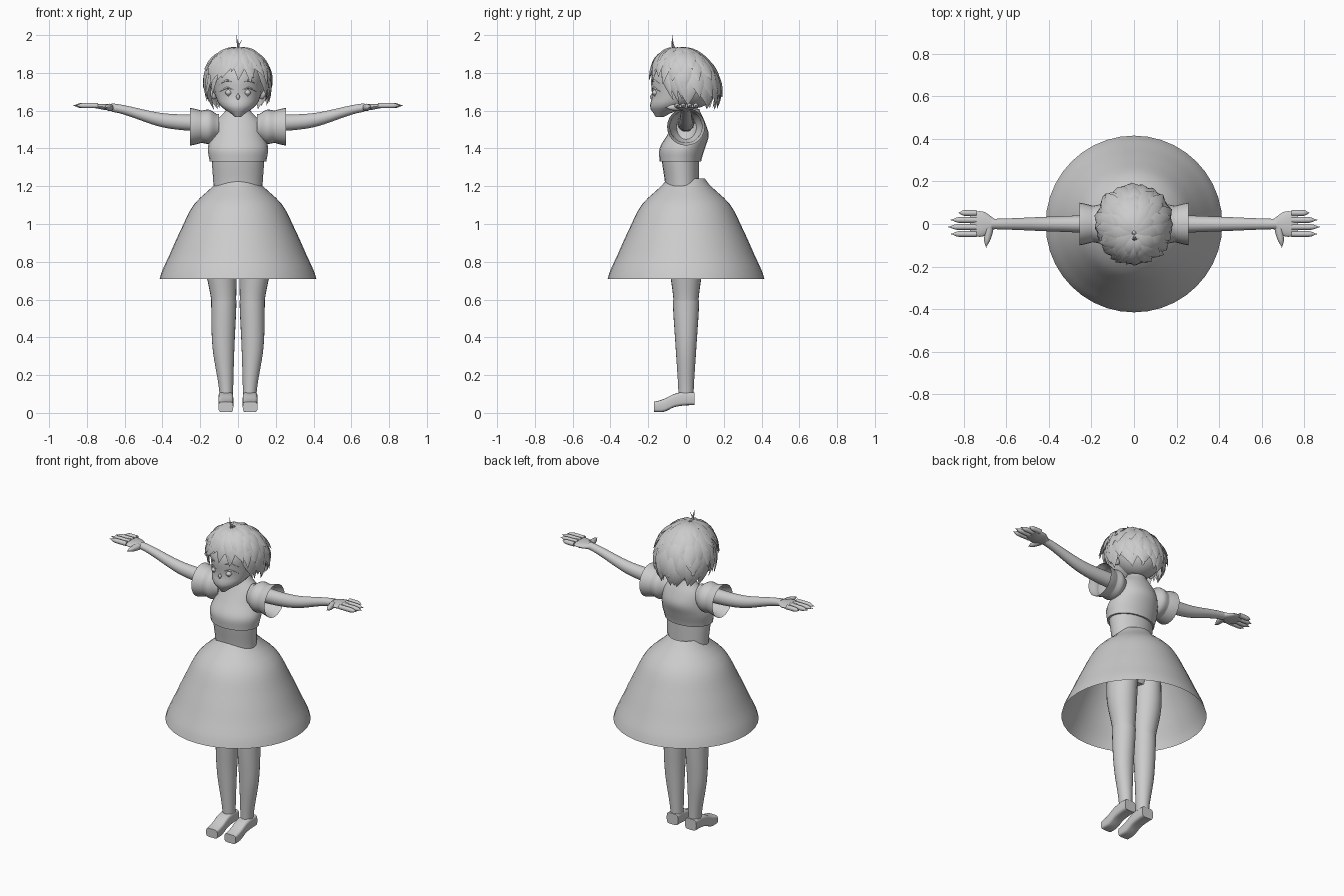
import bpy, bmesh, math, random
from mathutils import Vector

random.seed(4)
default_cube = bpy.data.objects.get("Cube")
if default_cube:
    bpy.data.objects.remove(default_cube, do_unlink=True)

GREY = (0.6, 0.6, 0.6, 1)
plain_grey = bpy.data.materials.new("plain_grey")
plain_grey.use_nodes = True
plain_grey.diffuse_color = GREY
plain_grey.node_tree.nodes["Principled BSDF"].inputs["Base Color"].default_value = GREY


# ---- helpers ----
def finish(name, bm, sharp=40):
    bmesh.ops.recalc_face_normals(bm, faces=bm.faces)
    mesh = bpy.data.meshes.new(name)
    bm.to_mesh(mesh)
    bm.free()
    for poly in mesh.polygons:
        poly.use_smooth = True
    mesh.set_sharp_from_angle(angle=math.radians(sharp))
    mesh.materials.append(plain_grey)
    obj = bpy.data.objects.new(name, mesh)
    bpy.context.scene.collection.objects.link(obj)


def add_skin(bm, rings, caps=True):
    """Bridge a list of point rings into a tube."""
    loops = [[bm.verts.new(point) for point in ring] for ring in rings]
    count = len(loops[0])
    for lower, upper in zip(loops, loops[1:]):
        for i in range(count):
            j = (i + 1) % count
            bm.faces.new((lower[i], lower[j], upper[j], upper[i]))
    if caps:
        bm.faces.new(loops[0])
        bm.faces.new(loops[-1])


def blend(values, t):
    """Smooth curve through evenly spread values; a single number stays constant."""
    if not isinstance(values, tuple):
        return values
    last = len(values) - 1
    index = min(int(t * last), last - 1)
    u = t * last - index
    before, start, end, after = (values[min(max(index + k, 0), last)] for k in (-1, 0, 1, 2))
    slope_in, slope_out = (end - before) / 2, (after - start) / 2
    ease = u * u * (3 - 2 * u)
    return start + (end - start) * ease + u * (1 - u) * (slope_in * (1 - u) - slope_out * u)


def loft(name, axis, span, mid, half, side=1, sides=24, power=1, caps=True, steps=16):
    """Rounded tube along an axis; mid and half give centre and radius in the two other axes."""
    rings = []
    for step in range(steps + 1):
        t = step / steps
        place = span[0] + (span[1] - span[0]) * t
        centre = [blend(values, t) for values in mid]
        radius = [max(blend(values, t), 0.001) for values in half]
        ring = []
        for i in range(sides):
            angle = math.tau * i / sides
            point = [c + r * math.copysign(abs(wave) ** power, wave)
                     for c, r, wave in zip(centre, radius, (math.cos(angle), math.sin(angle)))]
            point.insert("xyz".index(axis), place)
            point[0] *= side
            ring.append(point)
        rings.append(ring)
    bm = bmesh.new()
    add_skin(bm, rings, caps)
    finish(name, bm)


def round_loft(name, axis, span, mid, radius, **options):
    loft(name, axis, span, mid, (radius, radius), **options)


# ---- dress and neck ----
round_loft("skirt", "z", (0.71, 1.24), (0, 0), (0.415, 0.36, 0.3, 0.23, 0.1), sides=40, caps=False)
loft("waistband", "z", (1.2, 1.36), (0, (-0.02, -0.03)), ((0.13, 0.14), (0.09, 0.1)))
loft("bodice", "z", (1.33, 1.61), (0, (-0.03, -0.02, 0.01, 0.02, 0.02)),
     ((0.15, 0.16, 0.14, 0.12, 0.06), (0.11, 0.12, 0.11, 0.08, 0.05)))
round_loft("neck", "z", (1.56, 1.66), (0, 0.01), 0.05)
loft("hips", "z", (0.9, 1.21), (0, 0), ((0.1, 0.16, 0.12), (0.06, 0.11, 0.09)))

# ---- limbs, both sides ----
for side, label in ((1, "left_"), (-1, "right_")):
    # puffed sleeve, open at the cuff
    round_loft(label + "sleeve", "x", (0.1, 0.255), (0, 1.515), (0.06, 0.09, 0.085, 0.1),
               side=side, caps=False)
    round_loft(label + "sleeve_lining", "x", (0.1, 0.255), (0, 1.515), (0.05, 0.08, 0.1),
               side=side, caps=False)
    loft(label + "arm", "x", (0.1, 0.67), (0, (1.535, 1.547, 1.617)),
         ((0.045, 0.035, 0.024), (0.047, 0.038, 0.022)), side=side)

    # hand with four fingers and a thumb
    loft(label + "palm", "x", (0.645, 0.77), (0, (1.615, 1.625)),
         ((0.02, 0.058, 0.055), (0.017, 0.016, 0.01)), side=side)
    for i, finger in enumerate(("little", "ring", "middle", "index")):
        tip = 0.873 - 0.012 * (i - 2) ** 2
        round_loft(label + finger + "_finger", "x", (0.74, tip), (0.052 - 0.033 * i, 1.627),
                   (0.014, 0.014, 0.014, 0.012, 0), side=side, sides=12)
    round_loft(label + "thumb", "y", (-0.02, -0.112), ((0.68, 0.695), 1.617),
               (0.02, 0.018, 0.013, 0), side=side, sides=12)

    # leg, stocking and shoe with dropped toe
    loft(label + "thigh", "z", (0.58, 1), ((0.075, 0.09, 0.085), 0),
         ((0.065, 0.085, 0.08), (0.065, 0.09, 0.1)), side=side)
    loft(label + "stocking", "z", (0.1, 0.595), ((0.062, 0.077, 0.075), 0),
         ((0.036, 0.058, 0.067), (0.04, 0.055, 0.07)), side=side)
    loft(label + "shoe", "y", (-0.17, 0.045), (0.064, (0.032, 0.04, 0.065, 0.075, 0.075)),
         (0.039, (0.027, 0.034, 0.035, 0.036, 0.034)), side=side, power=0.45)

    # eye, lash, brow and ear
    round_loft(label + "eye", "z", (1.67, 1.72), (0.05, -0.162), (0, 0.018, 0), side=side)
    for part, height in (("lash", 1.72), ("brow", 1.76)):
        round_loft(label + part, "x", (0.02, 0.1),
                   ((-0.18, -0.17, -0.135), (height - 0.01, height, height - 0.02)),
                   (0, 0.005, 0), side=side, sides=8)
    loft(label + "ear", "x", (0.115, 0.145), (0, 1.695), (0.02, (0.03, 0.035, 0.02)), side=side)

# ---- head ----
loft("head", "z", (1.566, 1.9), (0, (-0.14, -0.04, -0.02, -0.015)),
     ((0.015, 0.09, 0.12, 0.13, 0.135, 0.12, 0.05), (0.02, 0.1, 0.14, 0.16, 0.16, 0.135, 0.06)))
round_loft("nose", "z", (1.65, 1.695), (0, -0.18), (0, 0.01, 0), sides=12)
round_loft("mouth", "x", (-0.02, 0.02), ((-0.175, -0.178, -0.175), 1.62), (0, 0.003, 0), sides=8)


# ---- hair: a cap covered by rows of pointed locks ----
HAIR_CENTRE = Vector((0, 0, 1.765))


def scalp(azimuth, fall, swell):
    """Point on the hair ellipsoid, whose crown is shifted forward."""
    a, f = math.radians(azimuth), math.radians(fall)
    offset = Vector((math.sin(f) * math.cos(a), math.sin(f) * math.sin(a), math.cos(f)))
    crown_shift = Vector((0, -0.04 * math.cos(f), 0))
    return HAIR_CENTRE + crown_shift + offset * swell * 0.16


cap = bmesh.new()
add_skin(cap, [[scalp(azimuth, fall, 0.95) for azimuth in range(0, 360, 15)]
               for fall in range(2, 180, 11)])
finish("hair_cap", cap)


def add_lock(bm, azimuth, start, end, width, flare, twist, steps=7):
    rings = []
    for i in range(steps + 1):
        s = i / steps
        heading = azimuth + twist * s * s
        fall = start + (end - start) * s
        point = scalp(heading, fall, 1 + flare * s * s)
        normal = (point - HAIR_CENTRE).normalized()
        across = normal.cross(point - scalp(heading, fall - 4, 1)).normalized()
        breadth = max(width * math.sin(math.pi * (0.2 + 0.8 * s)), 0.001)
        rings.append([point + across * breadth, point + normal * breadth * 0.4,
                      point - across * breadth, point - normal * breadth * 0.4])
    add_skin(bm, rings)


def hair_row(name, count, facing, reach, start, end, width, flare):
    """Locks fanned over an arc of the given reach around the facing direction."""
    bm = bmesh.new()
    for i in range(count):
        azimuth = facing + reach * ((i + 0.5) / count - 0.5) + random.uniform(-5, 5)
        add_lock(bm, azimuth, start, end + random.uniform(-7, 7), width,
                 flare + random.uniform(-0.03, 0.05), random.uniform(-12, 12))
    finish(name, bm, sharp=60)


BACK, FRONT = 90, -90
for row, name in enumerate(("crown", "upper_back", "middle_back", "lower_back", "nape")):
    start = 3 + 21 * row
    reach = 270 - 22 * row if row else 360
    hair_row(name + "_locks", 11, BACK, reach, start, start + 52, 0.042, 0.08 + 0.04 * row)
for row, name in enumerate(("upper_fringe", "lower_fringe")):
    start = 14 + 21 * row
    hair_row(name, 9, FRONT, 125, start, start + 58, 0.036, 0.16 + 0.05 * row)
for name, facing in (("left_side_locks", -24), ("right_side_locks", 204)):
    hair_row(name, 4, facing, 48, 60, 122, 0.026, 0.26)

# upright strands on the crown
for name, lean, top in (("cowlick", -0.01, 2), ("small_cowlick", 0.02, 1.975)):
    round_loft(name, "z", (1.9, top), ((0.005, 0, lean), (-0.045, -0.07, -0.07)),
               (0.008, 0.006, 0), sides=8)
